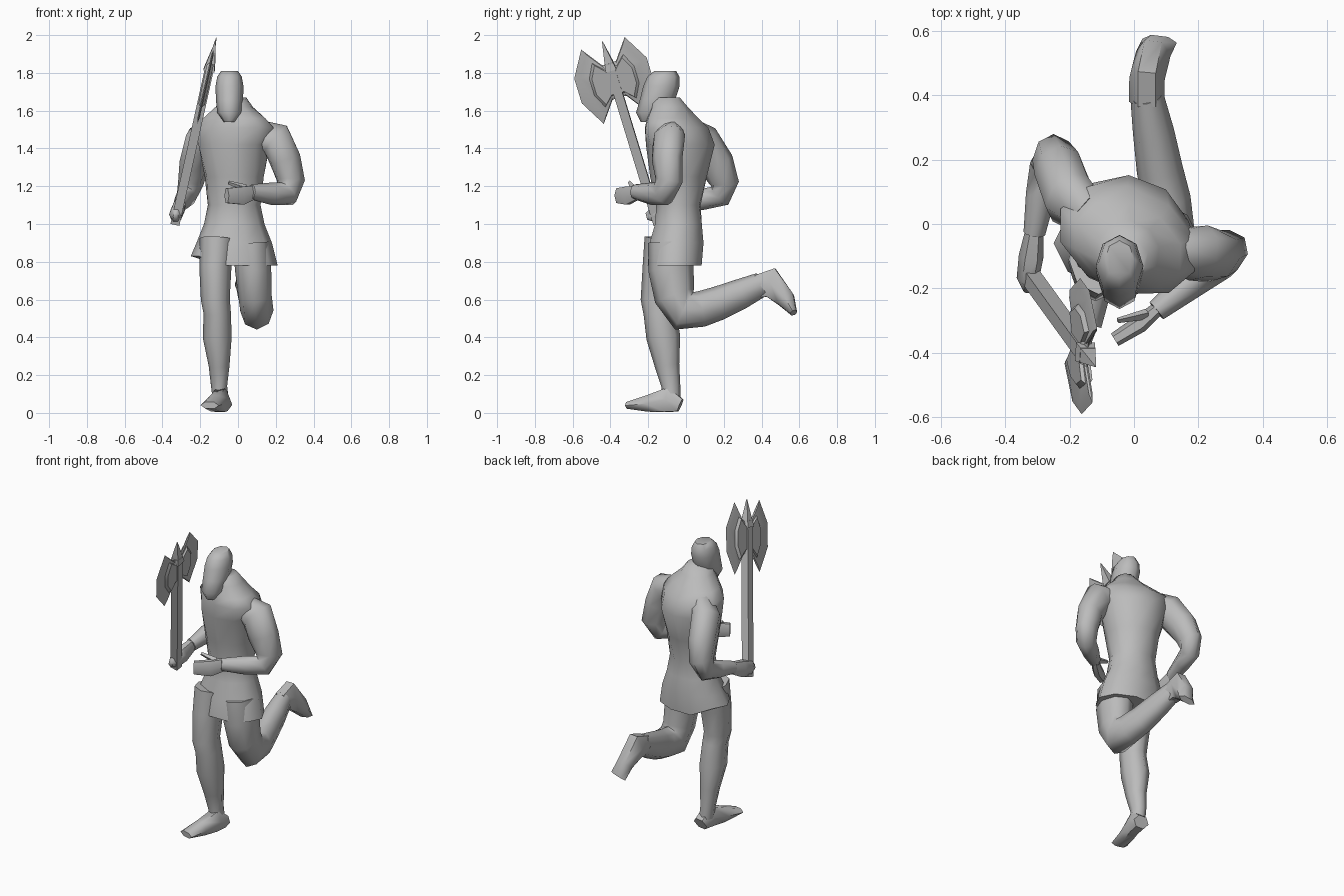
import bpy, bmesh, math
from mathutils import Vector, Matrix

if "Cube" in bpy.data.objects:
    bpy.data.objects.remove(bpy.data.objects["Cube"])

grey = bpy.data.materials.new("plain_grey")
grey.use_nodes = True
grey.diffuse_color = (.5, .5, .5, 1)
grey.node_tree.nodes["Principled BSDF"].inputs["Base Color"].default_value = grey.diffuse_color

SIDEWAYS = Vector((1, 0, 0))
BACKWARD = Vector((0, 1, 0))


def loft(name, rings, angle=60):
    """Skin a list of equally long point rings and close both ends."""
    bm = bmesh.new()
    loops = [[bm.verts.new(point) for point in ring] for ring in rings]
    for low, high in zip(loops, loops[1:]):
        for i in range(len(low)):
            bm.faces.new((low[i - 1], low[i], high[i], high[i - 1]))
    bm.faces.new(loops[0])
    bm.faces.new(loops[-1])
    bmesh.ops.recalc_face_normals(bm, faces=bm.faces[:])
    mesh = bpy.data.meshes.new(name)
    bm.to_mesh(mesh)
    bm.free()
    mesh.materials.append(grey)
    part = bpy.data.objects.new(name, mesh)
    bpy.context.collection.objects.link(part)
    bpy.ops.object.select_all(action="DESELECT")
    part.select_set(True)
    bpy.context.view_layer.objects.active = part
    bpy.ops.object.shade_smooth_by_angle(angle=math.radians(angle))
    return part


def oval(centre, side, other, half_side, half_other, count):
    turns = [math.tau * i / count for i in range(count)]
    return [centre + side * half_side * math.cos(turn) + other * half_other * math.sin(turn)
            for turn in turns]


def limb(name, path, side=SIDEWAYS, squash=.85, width=None, count=8):
    """Tube through (x, y, z, radius), squashed or of fixed width along side."""
    points = [Vector(station[:3]) for station in path]
    rings = []
    for i, station in enumerate(path):
        before = points[max(i - 1, 0)]
        after = points[min(i + 1, len(points) - 1)]
        # Bisect the neighbouring directions so bends keep their thickness
        tangent = ((points[i] - before).normalized() + (after - points[i]).normalized()).normalized()
        axis = (side - tangent * side.dot(tangent)).normalized()
        radius = station[3]
        rings.append(oval(points[i], axis, tangent.cross(axis),
                          width or radius * squash, radius, count))
    return loft(name, rings)


# Torso with flared tunic: (z, y, half width, half depth), twisting towards the chest
rings = []
for z, y, half_width, half_depth in [
        (.78, -.06, .23, .15), (.9, -.05, .2, .15), (1, -.04, .16, .13), (1.1, -.04, .14, .12),
        (1.25, -.04, .16, .15), (1.42, -.03, .2, .18), (1.51, -.05, .23, .16),
        (1.56, -.07, .18, .13), (1.62, -.09, .1, .1), (1.67, -.11, .06, .08)]:
    twist = math.radians(-25) * min(max(z - 1, 0) * 2, 1)
    turn = Matrix.Rotation(twist, 3, "Z")
    rings.append(oval(Vector((-.02, y, z)), turn @ SIDEWAYS, turn @ BACKWARD,
                      half_width, half_depth, 10))
tunic = loft("tunic_torso", rings)
# Raise the hem over the leading thigh
for vertex in tunic.data.vertices:
    if vertex.co.z < .8 and vertex.co.x < -.1:
        vertex.co.z += .05

# Head with jutting beard: (z, y, half width)
loft("head", [oval(Vector((-.045, y, z)), SIDEWAYS, BACKWARD, half, half * 1.3, 8)
              for z, y, half in [(1.54, -.2, .03), (1.59, -.18, .065), (1.66, -.15, .072),
                                 (1.73, -.13, .074), (1.78, -.12, .065), (1.81, -.11, .045)]])

# Left arm, bent across the belly
across_bend = Vector((.6, -.8, 0))
limb("left_arm", [
    (.12, -.08, 1.47, .08), (.2, -.09, 1.45, .1), (.25, -.1, 1.34, .09),
    (.28, -.09, 1.23, .08), (.26, -.12, 1.16, .07), (.18, -.18, 1.16, .06),
    (.07, -.27, 1.17, .04)], across_bend)
limb("left_hand", [
    (.09, -.25, 1.17, .04), (.02, -.31, 1.15, .055), (-.06, -.36, 1.15, .045)],
    across_bend, squash=.5, count=6)
limb("left_thumb", [(.04, -.28, 1.19, .02), (-.05, -.3, 1.22, .01)], across_bend, count=4)

# Right arm, elbow drawn back
limb("right_arm", [
    (-.14, .03, 1.48, .08), (-.2, .08, 1.44, .1), (-.23, .16, 1.32, .095),
    (-.25, .2, 1.22, .08), (-.27, .18, 1.15, .065), (-.29, .09, 1.13, .055),
    (-.31, -.03, 1.1, .04)])
limb("right_hand", [
    (-.31, -.02, 1.1, .04), (-.32, -.1, 1.07, .055), (-.33, -.17, 1.05, .05),
    (-.33, -.21, 1.04, .02)], squash=.7, count=6)

# Right leg, planted
limb("right_leg", [
    (-.11, -.11, .92, .11), (-.12, -.13, .77, .1), (-.12, -.15, .6, .09),
    (-.11, -.14, .53, .085), (-.11, -.12, .4, .09), (-.1, -.1, .25, .065),
    (-.1, -.08, .14, .05), (-.09, -.08, .06, .05)])
limb("right_foot", [
    (-.08, -.03, .04, .04), (-.09, -.1, .07, .075), (-.12, -.2, .05, .05),
    (-.15, -.31, .04, .02)], width=.05, count=6)

# Left leg, kicked back
limb("left_leg", [
    (.07, -.08, .9, .12), (.08, -.08, .76, .12), (.09, -.06, .62, .11),
    (.1, -.01, .54, .11), (.1, .08, .55, .095), (.08, .17, .58, .09),
    (.06, .29, .63, .08), (.04, .4, .68, .065)], squash=.8)
limb("left_foot", [
    (.04, .38, .67, .07), (.04, .45, .69, .09), (.06, .53, .6, .055),
    (.08, .57, .53, .02)], width=.055, count=6)

# Axe frame: shaft direction, blade direction, and their normal
shaft = Vector((.21, -.29, .95)).normalized()
across = (BACKWARD - shaft * shaft.y).normalized()
normal = across.cross(shaft)
hub = Vector((-.165, -.38, 1.76))


def on_axe(sideways, along, outward):
    return hub + across * sideways + shaft * along + normal * outward


def shaft_ring(along, half):
    corners = ((1, 1), (-1, 1), (-1, -1), (1, -1))
    return [on_axe(half * i, along, half * j) for i, j in corners]


loft("axe_shaft", [shaft_ring(-.81, .024), shaft_ring(.1, .024)], angle=30)
loft("axe_spike", [shaft_ring(.06, .03), shaft_ring(.22, .002)], angle=30)

# Twin blades: thin edge plate with a thicker tapered core
edge = [(0, .09), (.04, .1), (.12, .21), (.2, .07)]
core = [(0, .08), (.04, .08), (.09, .13), (.13, .05)]
for name, flip in (("rear_blade", 1), ("front_blade", -1)):
    for layer, upper, thick in (("edge", edge, .006), ("core", core, .018)):
        outline = upper + [(out, -along) for out, along in reversed(upper)]
        loft(f"{name}_{layer}",
             [[on_axe(out * flip * scale, along * scale, lift) for out, along in outline]
              for lift, scale in ((-thick, .85), (0, 1), (thick, .85))], angle=30)
